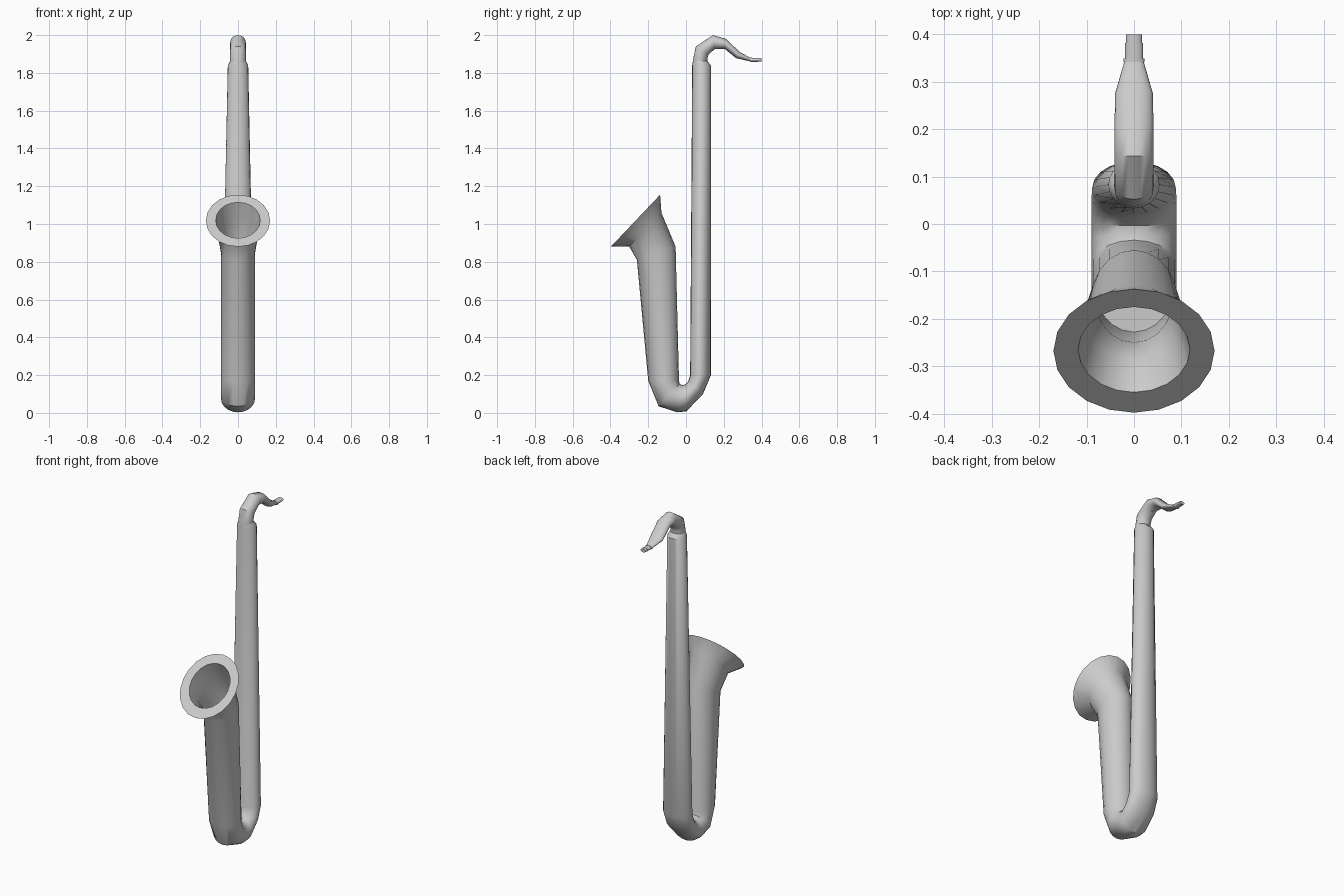
import bpy, bmesh, math

SIDES = 20


def loft(name, rings, angle=40):
    """Skin oval rings; each is (y1, z1, y2, z2, half_width) across the side view."""
    bm = bmesh.new()
    loops = []
    for y1, z1, y2, z2, w in rings:
        loop = []
        for i in range(SIDES):
            a = 2 * math.pi * i / SIDES
            t = (1 - math.cos(a)) / 2
            loop.append(bm.verts.new((w * math.sin(a), y1 + (y2 - y1) * t, z1 + (z2 - z1) * t)))
        loops.append(loop)
    for a, b in zip(loops, loops[1:]):
        for i in range(SIDES):
            j = (i + 1) % SIDES
            bm.faces.new((a[i], a[j], b[j], b[i]))
    bm.faces.new(loops[0])
    bm.faces.new(loops[-1])
    bmesh.ops.recalc_face_normals(bm, faces=bm.faces)
    mesh = bpy.data.meshes.new(name)
    bm.to_mesh(mesh)
    bm.free()
    ob = bpy.data.objects.new(name, mesh)
    bpy.context.collection.objects.link(ob)
    bpy.ops.object.select_all(action='DESELECT')
    ob.select_set(True)
    bpy.context.view_layer.objects.active = ob
    bpy.ops.object.shade_smooth_by_angle(angle=math.radians(angle))
    return ob


# Main tube, bow, flared bell and hollow bell interior
loft("body_and_bell", [
    (0.113, 1.862, 0.037, 1.862, 0.042),
    (0.133, 1.84, 0.033, 1.84, 0.054),
    (0.132, 0.20, 0.022, 0.20, 0.088),
    (0.090, 0.10, 0.012, 0.168, 0.09),
    (0.002, 0.008, -0.003, 0.15, 0.09),
    (-0.045, 0.003, -0.02, 0.148, 0.09),
    (-0.145, 0.035, -0.034, 0.153, 0.09),
    (-0.20, 0.17, -0.037, 0.17, 0.09),
    (-0.26, 0.81, -0.055, 0.88, 0.09),
    (-0.30, 0.88, -0.13, 1.06, 0.112),
    (-0.398, 0.88, -0.137, 1.155, 0.17),
    (-0.355, 0.925, -0.175, 1.115, 0.118),
    (-0.285, 0.88, -0.135, 1.03, 0.10),
    (-0.25, 0.81, -0.065, 0.87, 0.082),
    (-0.228, 0.55, -0.055, 0.55, 0.08),
])

# Curved neck
loft("neck", [
    (0.035, 1.85, 0.113, 1.85, 0.042),
    (0.037, 1.87, 0.113, 1.88, 0.042),
    (0.052, 1.94, 0.12, 1.897, 0.042),
    (0.143, 2.0, 0.15, 1.925, 0.041),
    (0.212, 1.98, 0.205, 1.927, 0.041),
    (0.285, 1.91, 0.265, 1.878, 0.04),
    (0.345, 1.878, 0.343, 1.86, 0.02),
])

# Mouthpiece collar, ligature and tip
loft("mouthpiece_collar", [(0.342, 1.881, 0.342, 1.857, 0.022),
                           (0.349, 1.881, 0.349, 1.857, 0.022)])
loft("mouthpiece_ligature", [(0.347, 1.88, 0.347, 1.858, 0.019),
                             (0.382, 1.88, 0.382, 1.859, 0.019)])
loft("mouthpiece_tip", [(0.355, 1.879, 0.355, 1.859, 0.017),
                        (0.40, 1.879, 0.40, 1.86, 0.017)])
